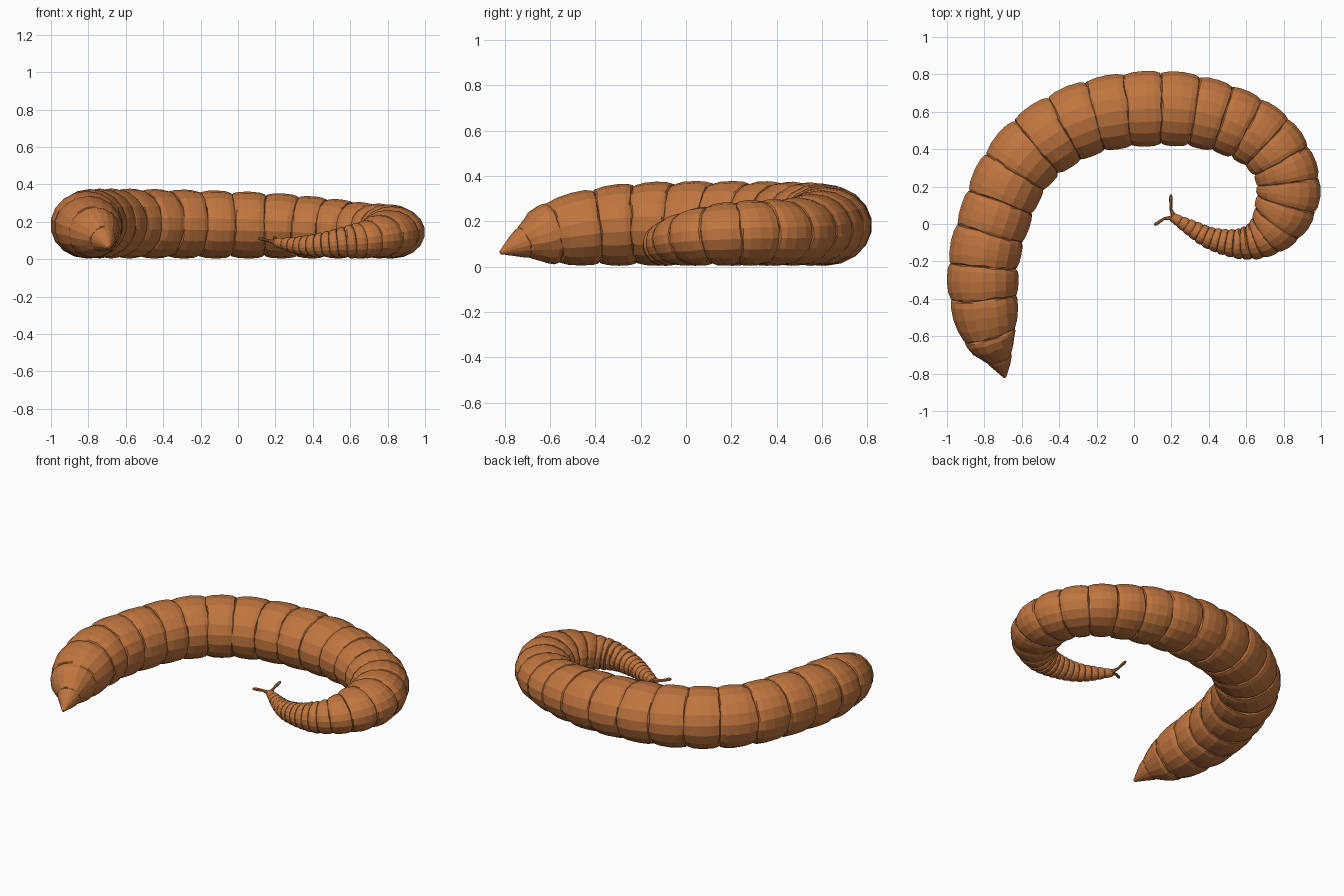
import bpy, bmesh, math, random
from mathutils import Vector

if "Cube" in bpy.data.objects:
    bpy.data.objects.remove(bpy.data.objects["Cube"])

random.seed(4)
SIDES = 18

skin = bpy.data.materials.new("orange brown skin")
skin.diffuse_color = (0.53, 0.18, 0.05, 1)
skin.use_nodes = True
skin.node_tree.nodes["Principled BSDF"].inputs["Base Color"].default_value = skin.diffuse_color

# Spine from pointed end to thin end: x, y, z, radius
SPINE = [
    (-0.69, -0.82, 0.062, 0.008), (-0.72, -0.72, 0.105, 0.070), (-0.775, -0.58, 0.150, 0.150),
    (-0.805, -0.38, 0.178, 0.184), (-0.803, -0.20, 0.188, 0.188), (-0.755, 0.00, 0.191, 0.188),
    (-0.65, 0.26, 0.191, 0.190), (-0.48, 0.445, 0.190, 0.194), (-0.20, 0.58, 0.187, 0.196),
    (0.17, 0.618, 0.180, 0.198), (0.46, 0.57, 0.167, 0.184), (0.685, 0.46, 0.153, 0.175),
    (0.80, 0.31, 0.150, 0.167), (0.825, 0.16, 0.143, 0.169), (0.775, 0.02, 0.127, 0.150),
    (0.68, -0.075, 0.105, 0.108), (0.56, -0.105, 0.090, 0.079), (0.42, -0.08, 0.075, 0.060),
    (0.32, -0.03, 0.074, 0.046), (0.20, 0.04, 0.090, 0.022)]


def spline(pts, steps=24):
    """Smooth samples through 4D points."""
    p = [Vector(q) for q in pts]
    p = [2 * p[0] - p[1]] + p + [2 * p[-1] - p[-2]]
    out = []
    for i in range(1, len(p) - 2):
        a, b, c, d = p[i - 1:i + 3]
        for k in range(steps):
            t = k / steps
            out.append(0.5 * (2 * b + (c - a) * t + (2 * a - 5 * b + 4 * c - d) * t * t
                              + (3 * b - a - 3 * c + d) * t ** 3))
    return out + [p[-2]]


samples = spline(SPINE)
dist = [0.0]
for a, b in zip(samples, samples[1:]):
    dist.append(dist[-1] + (b.xyz - a.xyz).length)


def at(s):
    """Spine position, direction and radius at distance s."""
    s = min(max(s, 0), dist[-1])
    i = next((k for k in range(len(dist) - 1) if dist[k + 1] >= s), len(dist) - 2)
    q = samples[i].lerp(samples[i + 1], (s - dist[i]) / (dist[i + 1] - dist[i]))
    lo, hi = samples[max(i - 8, 0)], samples[min(i + 9, len(samples) - 1)]
    return q.xyz, (hi.xyz - lo.xyz).normalized(), q.w


def loft(name, rings, sides):
    """Skin a row of (centre, direction, half width, half height, wobble) rings."""
    bm = bmesh.new()
    loops = []
    for c, d, w, h, wob in rings:
        side = d.cross(Vector((0, 0, 1))).normalized()
        up = side.cross(d)
        loop = []
        for k in range(sides):
            a = math.tau * (k + 0.5) / sides
            v = c + side * math.cos(a) * w + up * math.sin(a) * h
            v += d * random.uniform(-wob, wob)
            v.z = max(v.z, 0.0)
            loop.append(bm.verts.new(v))
        loops.append(loop)
    for lo, hi in zip(loops, loops[1:]):
        for k in range(sides):
            n = (k + 1) % sides
            bm.faces.new((lo[k], lo[n], hi[n], hi[k]))
    bm.faces.new(loops[0])
    bm.faces.new(loops[-1])
    bmesh.ops.recalc_face_normals(bm, faces=bm.faces)
    mesh = bpy.data.meshes.new(name)
    bm.to_mesh(mesh)
    bm.free()
    mesh.materials.append(skin)
    ob = bpy.data.objects.new(name, mesh)
    bpy.context.collection.objects.link(ob)
    return ob


# Segment borders: explicit at the pointed end, then in step with the radius
borders = [0, 0.12, 0.26, 0.46, 0.63]
while borders[-1] < dist[-1] - 0.03:
    c, d, r = at(borders[-1])
    borders.append(borders[-1] + (0.178 if c.x < 0.2 and r > 0.15 else max(0.04, 4.2 * r * r)))
borders[-1] = dist[-1]

# Body: bulging segments divided by tight grooves
BULGE = [(0.0, 0.93), (0.04, 0.975), (0.25, 1.02), (0.55, 1.035), (0.82, 1.02), (0.97, 0.975)]
rings = []
for i, (s0, s1) in enumerate(zip(borders, borders[1:])):
    for t, f in BULGE:
        c, d, r = at(s0 + (s1 - s0) * t)
        if r < 0.1 and i > 3:
            f = 1 + (f - 1) * 2 if f < 1 else 1 + (f - 1) * 1.5
        h = min(r, (c.z - 0.004) / 1.035)
        rings.append((c, d, r * f, h * f, 0 if i == 0 else 0.03 * (s1 - s0)))
c, d, r = at(dist[-1])
rings.append((c, d, r, r, 0))
loft("segmented_body", rings, SIDES)

# Two small feelers on the thin end
root = Vector((0.215, 0.035, 0.09))
for name, mid, tip in (("upright_feeler", (0.197, 0.08, 0.10), (0.197, 0.157, 0.118)),
                       ("side_feeler", (0.16, 0.028, 0.10), (0.110, -0.005, 0.112))):
    pts = [root, root.lerp(Vector(mid), 0.5), Vector(mid), Vector(mid).lerp(Vector(tip), 0.8), Vector(tip)]
    rad = [0.016, 0.012, 0.008, 0.010, 0.006]
    loft(name, [(p, (pts[min(j + 1, 4)] - pts[max(j - 1, 0)]).normalized(), rad[j], rad[j], 0)
                for j, p in enumerate(pts)], 8)
